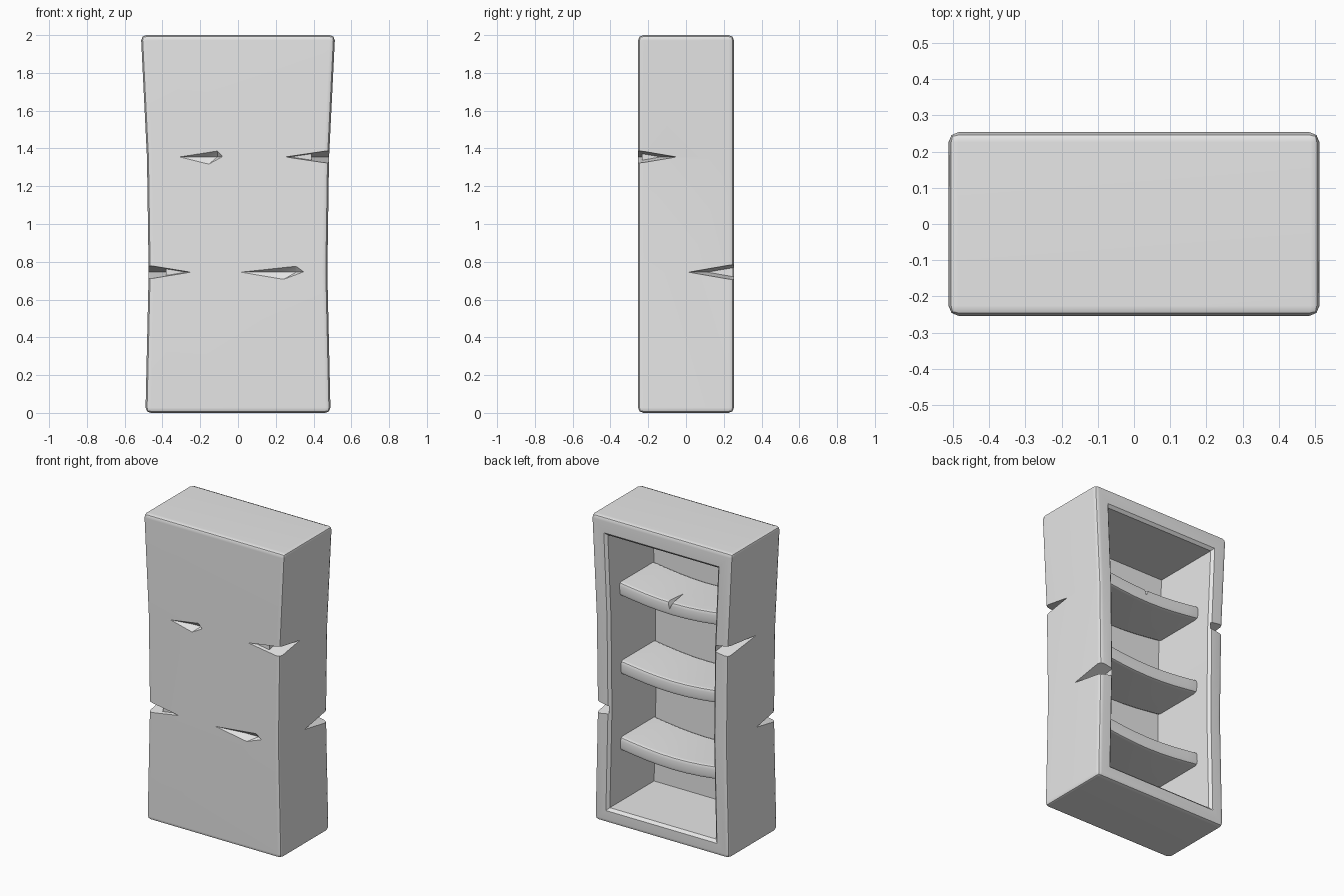
import bpy, bmesh, math

if "Cube" in bpy.data.objects:
    bpy.data.objects.remove(bpy.data.objects["Cube"], do_unlink=True)

grey = bpy.data.materials.new("plain_grey")
grey.use_nodes = True
grey.diffuse_color = (0.8, 0.8, 0.8, 1)
grey.node_tree.nodes["Principled BSDF"].inputs["Base Color"].default_value = (0.8, 0.8, 0.8, 1)


def add_object(name, bm):
    bmesh.ops.recalc_face_normals(bm, faces=bm.faces[:])
    mesh = bpy.data.meshes.new(name)
    bm.to_mesh(mesh)
    bm.free()
    mesh.materials.append(grey)
    obj = bpy.data.objects.new(name, mesh)
    bpy.context.collection.objects.link(obj)
    return obj


def loft(name, rings):
    """Skin a list of closed rings and cap both ends."""
    bm = bmesh.new()
    loops = [[bm.verts.new(p) for p in ring] for ring in rings]
    n = len(loops[0])
    for a, b in zip(loops, loops[1:]):
        for i in range(n):
            j = (i + 1) % n
            bm.faces.new((a[i], a[j], b[j], b[i]))
    bm.faces.new(loops[0])
    bm.faces.new(loops[-1])
    return add_object(name, bm)


def hull(name, points):
    bm = bmesh.new()
    for p in points:
        bm.verts.new(p)
    bmesh.ops.convex_hull(bm, input=bm.verts[:])
    return add_object(name, bm)


def bevel(obj, width, segments=2):
    mod = obj.modifiers.new("bevel", "BEVEL")
    mod.width, mod.segments = width, segments
    mod.limit_method, mod.angle_limit = "ANGLE", math.radians(40)


def cut(obj, cutter):
    mod = obj.modifiers.new("cut", "BOOLEAN")
    mod.operation, mod.solver, mod.object = "DIFFERENCE", "EXACT", cutter
    cutter.hide_render = True


def bake(obj):
    """Apply the modifier stack."""
    deps = bpy.context.evaluated_depsgraph_get()
    mesh = bpy.data.meshes.new_from_object(obj.evaluated_get(deps))
    obj.modifiers.clear()
    obj.data = mesh


def finish(obj):
    bake(obj)
    bpy.ops.object.select_all(action="DESELECT")
    obj.select_set(True)
    bpy.context.view_layer.objects.active = obj
    bpy.ops.object.shade_smooth_by_angle(angle=math.radians(32))
    obj.modifiers.new("weighted", "WEIGHTED_NORMAL").keep_sharp = True


# Waisted outline of the case: height and half width
OUTER = [(0, 0.49), (0.745, 0.473), (1.35, 0.482), (2, 0.514)]
INNER = [(0.1, 0.385), (0.745, 0.37), (1.35, 0.377), (1.88, 0.4)]


def cavity(name, grow, mouth):
    """Waisted hollow lofted front to back, flaring at its mouth."""
    rings = []
    for y, flare in ((-0.22 - grow, 0), (0.237, 0), (0.27, mouth)):
        e = grow + flare
        half = [(w + e, z) for z, w in INNER]
        half[0] = (half[0][0], half[0][1] - e)
        half[-1] = (half[-1][0], half[-1][1] + e)
        outline = half + [(-x, z) for x, z in reversed(half)]
        rings.append([(x, y, z) for x, z in outline])
    return loft(name, rings)


# Case, closed at the front and open at the back
case = loft("bookcase_case", [
    [(sx * w, sy * 0.254, z) for sx, sy in ((-1, -1), (1, -1), (1, 1), (-1, 1))]
    for z, w in OUTER])
bevel(case, 0.028)
hollow = cavity("hollow_cutter", 0, 0.033)
lining = cavity("lining_cutter", 0.012, 0)
cut(case, hollow)
helpers = [hollow, lining]

# Split corners: side, face, height, tip along x, tip along y, half height
for sx, sy, z, tip_x, tip_y, h in ((1, -1, 1.355, 0.25, -0.05, 0.037),
                                   (-1, -1, 0.745, -0.25, -0.05, 0.04),
                                   (-1, 1, 1.355, -0.25, -0.04, 0.037),
                                   (1, 1, 0.745, 0.25, 0.01, 0.045)):
    edge = 0.476 if z < 1 else 0.482
    wedge = hull("corner_split_cutter", [
        (tip_x, sy * 0.255, z), (sx * edge, tip_y, z),
        (sx * (edge + 0.02), sy * 0.275, z + h * 1.1),
        (sx * (edge + 0.02), sy * 0.275, z - h * 1.1)])
    cut(wedge, lining)
    bake(wedge)
    cut(case, wedge)
    helpers.append(wedge)

# Cracks in the front panel, thin at the left and broad at the right
for x0, x1, z in ((-0.32, -0.08, 1.355), (0.0, 0.35, 0.745)):
    span = x1 - x0
    y = -0.256
    crack = hull("panel_crack_cutter", [
        (x0, y, z), (x1, y, z + 0.002),
        (x1 - span * 0.12, y, z + 0.033), (x1 - span * 0.22, y, z + 0.028),
        (x1 - span * 0.32, y, z - 0.04),
        (x1 - span * 0.12, y + 0.031, z), (x1 - span * 0.4, y + 0.028, z)])
    cut(case, crack)
    helpers.append(crack)
finish(case)

# Sagging shelves
for name, top in (("lower_shelf", 0.53), ("middle_shelf", 1.03), ("upper_shelf", 1.54)):
    rings = []
    for i in range(9):
        x = -0.4 + 0.1 * i
        z = top - 0.035 * math.cos(x / 0.4 * math.pi / 2)
        rings.append([(x, -0.225, z), (x, 0.14, z),
                      (x, 0.14, z - 0.09), (x, -0.225, z - 0.09)])
    shelf = loft(name, rings)
    bevel(shelf, 0.022)
    # Split in the open edge of the upper shelf
    if name == "upper_shelf":
        nick = hull("shelf_split_cutter", [
            (0.02, -0.02, top - 0.03), (0.05, 0.16, top),
            (-0.02, 0.16, top), (0.02, 0.16, top - 0.085)])
        cut(shelf, nick)
        helpers.append(nick)
    finish(shelf)

for obj in helpers:
    bpy.data.objects.remove(obj, do_unlink=True)
